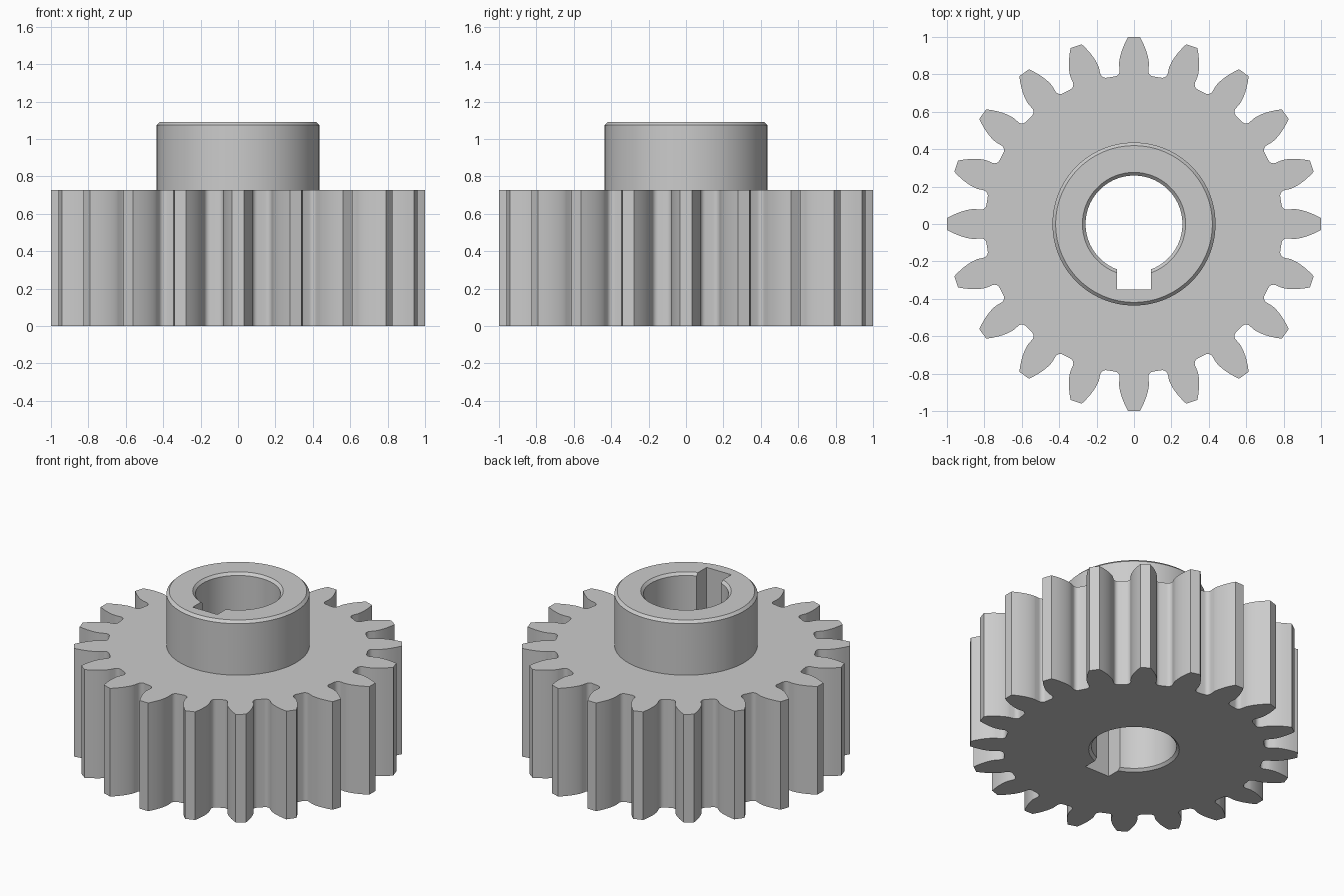
import bpy
import bmesh
from math import pi, sin, cos, tan, acos, asin, sqrt, radians

cube = bpy.data.objects.get("Cube")
if cube:
    bpy.data.objects.remove(cube, do_unlink=True)

# Gear proportions
TEETH = 20
MODULE = 2.0 / (TEETH + 2)
TIP = 1.0
PITCH = MODULE * TEETH / 2
ROOT = PITCH - 1.25 * MODULE
BASE = PITCH * cos(radians(20))
FILLET = 0.03
GEAR_H, TOTAL_H = 8 * MODULE, 12 * MODULE
HUB_R, BORE_R, CHAMFER = 0.436, 0.259, 0.017

steel = bpy.data.materials.new("light_grey_steel")
steel.use_nodes = True
steel.diffuse_color = (0.6, 0.6, 0.6, 1)
steel.node_tree.nodes["Principled BSDF"].inputs["Base Color"].default_value = (0.6, 0.6, 0.6, 1)


def make_object(name, bm):
    bmesh.ops.recalc_face_normals(bm, faces=bm.faces)
    mesh = bpy.data.meshes.new(name)
    bm.to_mesh(mesh)
    bm.free()
    mesh.materials.append(steel)
    obj = bpy.data.objects.new(name, mesh)
    bpy.context.collection.objects.link(obj)
    return obj


def prism(name, outline, z0, z1):
    bm = bmesh.new()
    face = bm.faces.new([bm.verts.new((x, y, z0)) for x, y in outline])
    top = bmesh.ops.extrude_face_region(bm, geom=[face])["geom"]
    bmesh.ops.translate(bm, vec=(0, 0, z1 - z0),
                        verts=[v for v in top if isinstance(v, bmesh.types.BMVert)])
    return make_object(name, bm)


def lathe(name, profile, sides=96):
    """Closed solid of revolution from (radius, z) rings."""
    bm = bmesh.new()
    rings = [[bm.verts.new((r * cos(2 * pi * i / sides), r * sin(2 * pi * i / sides), z))
              for i in range(sides)] for r, z in profile]
    for low, high in zip(rings, rings[1:]):
        for i in range(sides):
            j = (i + 1) % sides
            bm.faces.new((low[i], low[j], high[j], high[i]))
    bm.faces.new(rings[0])
    bm.faces.new(rings[-1])
    return make_object(name, bm)


def combine(target, tool, operation):
    mod = target.modifiers.new(tool.name, "BOOLEAN")
    mod.operation, mod.object, mod.solver = operation, tool, "EXACT"
    bpy.context.view_layer.objects.active = target
    bpy.ops.object.modifier_apply(modifier=mod.name)
    bpy.data.objects.remove(tool, do_unlink=True)


def half_tooth(steps=8, arc=6):
    """(radius, angle) points from root fillet up the involute flank to the tip."""
    involute = lambda a: tan(a) - a
    base_half = pi / (2 * TEETH) + involute(radians(20))
    centre_r = ROOT + FILLET
    centre_a = base_half + asin(FILLET / centre_r)
    points = []
    # fillet: from the root circle round to the radial flank
    sweep = pi / 2 - (centre_a - base_half)
    for i in range(arc + 1):
        t = sweep * i / arc
        u, v = centre_r - FILLET * cos(t), -FILLET * sin(t)
        points.append((sqrt(u * u + v * v), centre_a + asin(v / sqrt(u * u + v * v))))
    # involute flank
    for i in range(steps + 1):
        r = BASE + (TIP - BASE) * (i / steps) ** 1.5
        points.append((r, base_half - involute(acos(min(1, BASE / r)))))
    return points


# Toothed wheel
flank = half_tooth()
tooth = [(r, -a) for r, a in flank] + [(r, a) for r, a in reversed(flank)]
outline = []
for k in range(TEETH):
    turn = 2 * pi * k / TEETH
    outline += [(r * cos(a + turn), r * sin(a + turn)) for r, a in tooth]
gear = prism("spur_gear", outline, 0, GEAR_H)

# Raised hub with a chamfered rim
hub = lathe("hub", [(HUB_R, GEAR_H / 2), (HUB_R, TOTAL_H - CHAMFER),
                    (HUB_R - CHAMFER, TOTAL_H)])
combine(gear, hub, "UNION")

# Bore chamfered at both ends
over = 0.05
bore = lathe("bore", [(BORE_R + CHAMFER + over, -over), (BORE_R, CHAMFER),
                      (BORE_R, TOTAL_H - CHAMFER),
                      (BORE_R + CHAMFER + over, TOTAL_H + over)])
combine(gear, bore, "DIFFERENCE")

# Keyway on the front side of the bore
key = prism("keyway", [(-0.092, -0.35), (0.092, -0.35), (0.092, 0), (-0.092, 0)],
            -over, TOTAL_H + over)
combine(gear, key, "DIFFERENCE")

# Smooth flanks and cylinders, keep hard edges
bpy.ops.object.select_all(action="DESELECT")
gear.select_set(True)
bpy.context.view_layer.objects.active = gear
bpy.ops.object.shade_smooth_by_angle(angle=radians(25))
